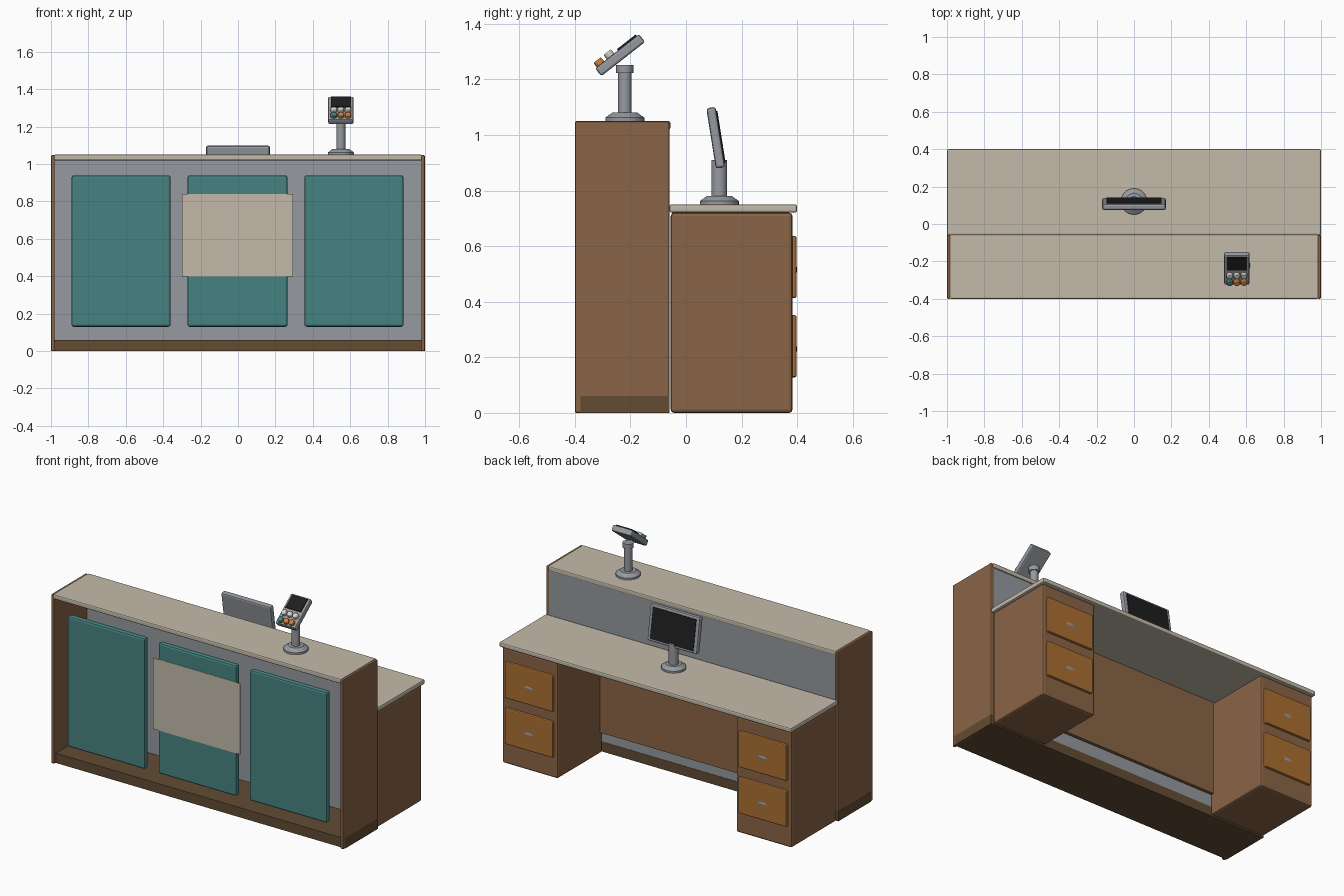
import bpy, math
from mathutils import Matrix, Vector

cube = bpy.data.objects.get("Cube")
if cube:
    bpy.data.objects.remove(cube, do_unlink=True)


def material(name, r, g, b):
    lin = [((c / 255 + 0.055) / 1.055) ** 2.4 for c in (r, g, b)] + [1]
    m = bpy.data.materials.new(name)
    m.use_nodes = True
    m.diffuse_color = lin
    bsdf = next(n for n in m.node_tree.nodes if n.type == 'BSDF_PRINCIPLED')
    bsdf.inputs["Base Color"].default_value = lin
    return m


stone = material("beige_top", 196, 187, 170)
teal = material("teal", 70, 130, 130)
grey = material("grey", 150, 154, 159)
wood = material("brown_wood", 138, 101, 71)
dark = material("dark_wood", 98, 76, 51)
amber = material("drawer_wood", 172, 111, 50)
black = material("screen_black", 30, 30, 30)
orange = material("button_orange", 212, 130, 58)
cream = material("button_cream", 215, 210, 200)


def finish(name, mat, bevel=0):
    o = bpy.context.object
    o.name = name
    o.data.materials.append(mat)
    if bevel:
        b = o.modifiers.new("Bevel", 'BEVEL')
        b.width, b.segments = bevel, 2
    return o


def box(name, mat, lo, hi, bevel=0):
    """Axis-aligned box between two corners."""
    lo, hi = Vector(lo), Vector(hi)
    bpy.ops.mesh.primitive_cube_add(size=1, location=(lo + hi) / 2)
    o = bpy.context.object
    o.data.transform(Matrix.Diagonal((*(hi - lo), 1)))
    return finish(name, mat, bevel)


def round_part(name, mat, x, y, z0, z1, r0, r1):
    """Upright cylinder or cone between two heights."""
    bpy.ops.mesh.primitive_cone_add(vertices=32, radius1=r0, radius2=r1,
                                    depth=z1 - z0, location=(x, y, (z0 + z1) / 2))
    bpy.ops.object.shade_smooth_by_angle()
    return finish(name, mat)


def stand(name, x, y, z, top, r):
    round_part(name + "_foot", grey, x, y, z, z + 0.012, 0.07, 0.07)
    round_part(name + "_foot_slope", grey, x, y, z + 0.012, z + 0.03, 0.07, 0.045)
    round_part(name + "_stem", grey, x, y, z + 0.03, top, r, r)


def tilt(parts, centre, degrees):
    """Turn parts built round the origin and move them into place."""
    m = Matrix.Translation(centre) @ Matrix.Rotation(math.radians(degrees), 4, 'X')
    for o in parts:
        o.matrix_world = m @ Matrix.Translation(o.location)


# Tall counter: open shell with a grey back
box("plinth", dark, (-1, -0.38, 0), (1, -0.06, 0.06))
box("counter_top", stone, (-0.985, -0.4, 1.02), (0.985, -0.056, 1.05), 0.007)
box("back_panel", grey, (-0.98, -0.075, 0.06), (0.98, -0.062, 1.02))

# Front panels and blank sign plate
for name, x0, x1 in (("right", -0.89, -0.36), ("middle", -0.27, 0.265), ("left", 0.355, 0.885)):
    box(name + "_front_panel", teal, (x0, -0.397, 0.13), (x1, -0.36, 0.94), 0.012)
box("sign_plate", stone, (-0.3, -0.4, 0.4), (0.295, -0.398, 0.84))

# Desk behind the counter
box("desk_top", stone, (-1, -0.06, 0.72), (1, 0.4, 0.75), 0.008)
box("modesty_panel", wood, (-0.62, -0.05, 0.13), (0.62, -0.03, 0.72))

for name, s in (("left", 1), ("right", -1)):
    def span(a, b):
        return sorted((s * a, s * b))

    # Counter side
    a, b = span(0.98, 0.999)
    box(name + "_counter_side", wood, (a, -0.4, 0), (b, -0.06, 1.048), 0.006)
    # Drawer cabinet
    a, b = span(0.61, 0.99)
    box(name + "_cabinet", wood, (a, -0.055, 0), (b, 0.383, 0.72), 0.012)
    a, b = span(0.635, 0.965)
    for level, z in (("lower", 0.24), ("upper", 0.525)):
        box(f"{name}_{level}_drawer", amber, (a, 0.375, z - 0.112), (b, 0.398, z + 0.112), 0.007)
        bpy.ops.mesh.primitive_uv_sphere_add(segments=20, ring_count=10, radius=1,
                                             location=(s * 0.8, 0.394, z - 0.01))
        bpy.context.object.scale = (0.04, 0.006, 0.014)
        bpy.ops.object.shade_smooth_by_angle()
        finish(f"{name}_{level}_handle", grey)

# Desk monitor
stand("monitor", 0, 0.12, 0.75, 0.91, 0.028)
casing = box("monitor_casing", grey, (-0.17, -0.018, -0.11), (0.17, 0.016, 0.11), 0.01)
screen = box("monitor_screen", black, (-0.148, 0.014, -0.094), (0.148, 0.02, 0.094))
tilt([casing, screen], (0, 0.108, 0.99), 9)

# Payment terminal
stand("terminal", 0.55, -0.22, 1.05, 1.25, 0.024)
round_part("terminal_collar", grey, 0.55, -0.22, 1.222, 1.252, 0.031, 0.031)
parts = [
    box("terminal_body", grey, (-0.068, -0.1, -0.018), (0.068, 0.1, 0.018), 0.008),
    box("terminal_display", black, (-0.053, 0.004, 0.016), (0.053, 0.09, 0.024)),
]
for row, v, mats in (("lower", -0.076, (teal, orange, orange)),
                     ("upper", -0.03, (cream, cream, cream))):
    for i, mat in enumerate(mats):
        bpy.ops.mesh.primitive_cylinder_add(vertices=20, radius=0.017, depth=0.026,
                                            location=((i - 1) * 0.038, v, 0.024))
        bpy.ops.object.shade_smooth_by_angle()
        parts.append(finish(f"{row}_button_{i + 1}", mat, 0.004))
tilt(parts, (0.55, -0.237, 1.287), 38)
